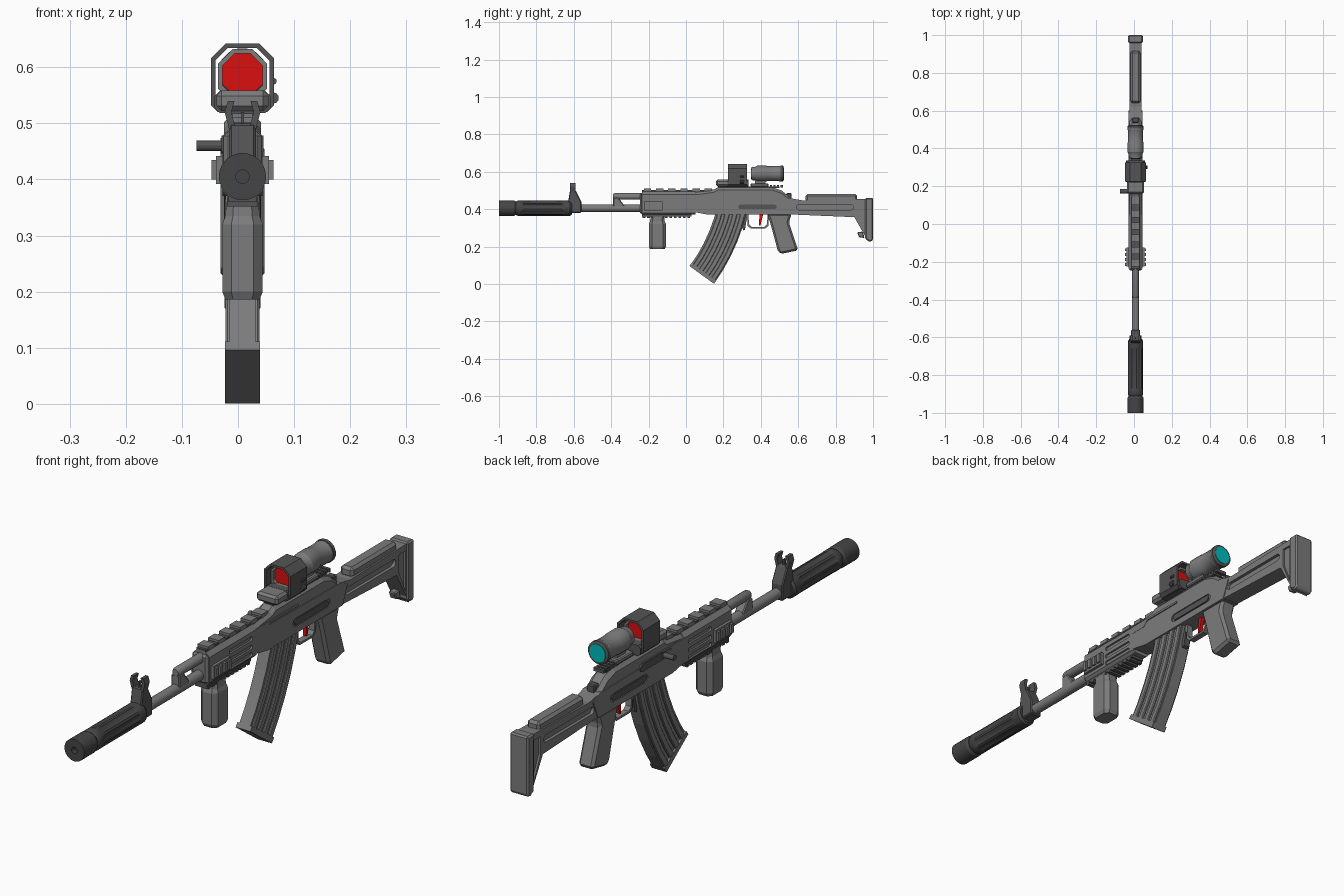
import bpy, bmesh
from math import sin, cos, pi, radians

if "Cube" in bpy.data.objects:
    bpy.data.objects.remove(bpy.data.objects["Cube"])

CENTRE = .008  # x of the rifle's middle plane
BORE = .405    # height of the barrel axis
OPTIC = .59    # height of the sighting axis
BOTH = (-1, 1)


def material(name, red, green, blue):
    mat = bpy.data.materials.new(name)
    mat.use_nodes = True
    mat.diffuse_color = (red, green, blue, 1)
    mat.node_tree.nodes["Principled BSDF"].inputs["Base Color"].default_value = mat.diffuse_color
    return mat


GREY = material("gunmetal grey", .2, .2, .2)
DARK = material("dark grey", .09, .09, .09)
BLACK = material("charcoal", .06, .06, .06)
RED = material("red", .7, .005, .005)
CYAN = material("cyan", 0, .5, .5)


def loft(name, mat, rings, bevel=0, smooth=False, closed=False):
    """Skin rings of equal length; cap the ends, or join last to first."""
    bm = bmesh.new()
    loops = [[bm.verts.new(point) for point in ring] for ring in rings]
    following = loops[1:] + loops[:1] if closed else loops[1:]
    for a, b in zip(loops, following):
        for i in range(len(a)):
            bm.faces.new((a[i - 1], a[i], b[i], b[i - 1]))
    if not closed:
        bm.faces.new(loops[0])
        bm.faces.new(loops[-1])
    bmesh.ops.recalc_face_normals(bm, faces=bm.faces)
    mesh = bpy.data.meshes.new(name)
    bm.to_mesh(mesh)
    bm.free()
    part = bpy.data.objects.new(name, mesh)
    bpy.context.collection.objects.link(part)
    mesh.materials.append(mat)
    if bevel:
        modifier = part.modifiers.new("bevel", "BEVEL")
        modifier.width, modifier.segments = bevel, 1
    if smooth:
        bpy.ops.object.select_all(action="DESELECT")
        bpy.context.view_layer.objects.active = part
        part.select_set(True)
        bpy.ops.object.shade_smooth_by_angle(angle=radians(30))
    return part


def side(name, mat, outline, half, bevel=0, shift=0):
    """Side outline (y, z) extruded across the rifle."""
    return loft(name, mat, [[(CENTRE + shift + s * half, y, z) for y, z in outline] for s in BOTH], bevel)


def box(name, mat, front, back, base, top, half, bevel=0, shift=0):
    outline = [(front, base), (back, base), (back, top), (front, top)]
    return side(name, mat, outline, half, bevel, shift)


def teeth(name, mat, count, front, pitch, base, top, half, shift=0):
    """Evenly spaced rail teeth."""
    for i in range(count):
        start = front + i * pitch
        box(name, mat, start, start + pitch * .6, base, top, half, shift=shift)


def turned(name, mat, height, profile, sides=24, fluted=(), shift=0, closed=False):
    """Profile (y, radius) turned about a lengthwise axis; fluted rings get grooves."""
    rings = []
    for k, (y, radius) in enumerate(profile):
        ring = []
        for i in range(sides):
            angle = 2 * pi * (i + .5) / sides
            r = radius * (.88 if k in fluted and i % 4 < 2 else 1)
            ring.append((CENTRE + shift + r * cos(angle), y, height + r * sin(angle)))
        rings.append(ring)
    return loft(name, mat, rings, smooth=True, closed=closed)


def octagon(w, h, cut, low):
    """Chamfered rectangle; the lower corners may be cut differently."""
    right = [(w - low, -h), (w, low - h), (w, h - cut), (w - cut, h)]
    return right + [(-u, v) for u, v in reversed(right)]


def section(y, half, base, top, cut, low):
    middle = (base + top) / 2
    return [(CENTRE + u, y, middle + v) for u, v in octagon(half, top - middle, cut, low)]


def bar(name, mat, front, back, **shape):
    """Chamfered bar running lengthwise."""
    return loft(name, mat, [section(y, **shape) for y in (front, back)])


def slot(front, back, height, radius):
    """Long round-ended outline."""
    arc = [pi / 2 + pi * i / 6 for i in range(7)]
    nose = [(front + radius + radius * cos(a), height + radius * sin(a)) for a in arc]
    return nose + [(front + back - y, 2 * height - z) for y, z in nose]


def recess(part, outline, depth, half):
    """Sink an outline into both flanks of a part."""
    for s in BOTH:
        cutter = side("cutter", part.data.materials[0], outline, depth, shift=s * half)
        modifier = part.modifiers.new("recess", "BOOLEAN")
        modifier.object, modifier.solver = cutter, "EXACT"
        bpy.context.view_layer.objects.active = part
        bpy.ops.object.modifier_apply(modifier=modifier.name)
        bpy.data.objects.remove(cutter)


# Suppressor and barrel
turned("suppressor", BLACK, BORE, [(-.91, .036), (-.9, .041), (-.88, .041), (-.87, .041), (-.66, .041),
                                   (-.65, .041), (-.62, .041), (-.61, .034)], sides=32, fluted=(3, 4))
turned("suppressor_cap", BLACK, BORE, [(-.97, .012), (-1, .012), (-1, .042), (-.92, .042), (-.91, .036), (-.91, .012)],
       sides=32, closed=True)
turned("bore_plug", BLACK, BORE, [(-.98, .013), (-.94, .013)])
turned("barrel", GREY, BORE, [(-.62, .02), (-.2, .02)], sides=16)

# Front sight with two flared ears
side("sight_base", DARK, [(-.63, .38), (-.56, .38), (-.56, .44), (-.59, .5), (-.62, .5), (-.63, .44)], half=.024, bevel=.004)
for s in BOTH:
    loft("sight_ear", DARK, [[(CENTRE + s * (spread + u), y, z) for u, y in ((-.006, -.62), (.006, -.62), (.006, -.59), (-.006, -.59))]
                             for spread, z in ((.018, .49), (.026, .52), (.02, .54))])
box("sight_post", DARK, front=-.61, back=-.6, base=.49, top=.52, half=.003)

# Gas tube and its block
turned("gas_tube", GREY, .468, [(-.39, .013), (-.38, .018), (-.2, .018)], sides=16)
side("gas_block", GREY, [(-.39, .4), (-.33, .4), (-.33, .42), (-.36, .46), (-.39, .46)], half=.018, bevel=.004)

# Handguard with slots and rails
guard = bar("handguard", GREY, front=-.235, back=.05, half=.036, base=.37, top=.495, cut=.018, low=.01)
for height in (.452, .42, .392):
    recess(guard, slot(-.115, .025, height, radius=.008), depth=.007, half=.036)
box("handguard_ring", GREY, front=-.247, back=-.23, base=.375, top=.485, half=.034, bevel=.008)
box("top_rail", DARK, front=-.235, back=.17, base=.485, top=.501, half=.02)
teeth("top_rail_tooth", GREY, count=6, front=-.225, pitch=.065, base=.495, top=.51, half=.022)
box("bottom_rail", DARK, front=-.235, back=.03, base=.36, top=.375, half=.026)
teeth("bottom_rail_tooth", DARK, count=11, front=-.232, pitch=.024, base=.352, top=.364, half=.028)
for s in BOTH:
    box("side_rail", GREY, front=-.225, back=-.125, base=.392, top=.442, half=.008, shift=s * .039)
    teeth("side_rail_tooth", GREY, count=4, front=-.222, pitch=.026, base=.4, top=.435, half=.005, shift=s * .05)

# Foregrip
loft("foregrip", GREY, [[(CENTRE + u * scale, v * scale - .153, z) for u, v in octagon(.036, .046, .016, .016)]
                        for z, scale in ((.36, .8), (.335, .85), (.32, 1), (.2, 1), (.186, .85))])

# Receiver, top cover and controls
receiver = side("receiver", GREY, [(.04, .385), (.12, .37), (.57, .37), (.6, .44), (.56, .46), (.04, .465)], half=.036)
recess(receiver, slot(.27, .495, .412, radius=.016), depth=.004, half=.036)
loft("top_cover", GREY, [section(y, half=.033, base=.42, top=top, cut=.015, low=.002)
                         for y, top in ((.04, .49), (.15, .505), (.17, .517), (.46, .517), (.51, .5), (.56, .46))])
side("receiver_step", GREY, [(.045, .45), (.11, .45), (.13, .47), (.3, .47), (.3, .478), (.045, .478)], half=.037)
for s in BOTH:
    side("lever_plate", DARK, slot(.28, .485, .412, radius=.012), half=.003, shift=s * .034)
side("ejection_port", DARK, slot(.17, .32, .46, radius=.014), half=.003, shift=-.036)
side("charging_handle", DARK, slot(.162, .185, .46, radius=.009), half=.026, shift=-.056)
box("optic_rail", DARK, front=.17, back=.5, base=.512, top=.522, half=.02)
teeth("optic_rail_tooth", DARK, count=5, front=.43, pitch=.019, base=.515, top=.528, half=.022)
box("rear_sight", DARK, front=.535, back=.565, base=.45, top=.485, half=.016, bevel=.004)


def magazine_strip(name, inner, outer, half, start=13, bevel=0):
    """Strip of the curved magazine between two radii of one arc."""
    rings = []
    for step in range(6):
        angle = radians(start + (36 - start) * step / 5)
        rings.append([(CENTRE + s * half, r * cos(angle) - .708, .624 - r * sin(angle))
                      for r, s in ((inner, -1), (outer, -1), (outer, 1), (inner, 1))])
    loft(name, GREY, rings, bevel)


# Curved magazine with ribs and floor plate
magazine_strip("magazine", inner=.9, outer=1.06, half=.023)
for i in range(4):
    magazine_strip("magazine_rib", inner=.91 + i * .04, outer=.935 + i * .04, half=.03, bevel=.003)
magazine_strip("magazine_floor", inner=.898, outer=1.06, half=.031, start=34.8)

# Trigger, guard and pistol grip
strap = [(-.06, .375), (-.055, .31), (-.04, .297), (.04, .297), (.055, .31), (.06, .375)]
loft("trigger_guard", GREY, [[(CENTRE + s * .012, .385 + y * scale, z + lift)
                              for s, scale, lift in ((-1, 1, 0), (1, 1, 0), (1, .87, .008), (-1, .87, .008))]
                             for y, z in strap])
side("magazine_catch", DARK, [(.298, .375), (.33, .375), (.315, .29), (.304, .285)], half=.012)
side("trigger", RED, [(.393, .375), (.413, .375), (.398, .312), (.39, .312)], half=.007)
side("pistol_grip", GREY, [(.435, .375), (.565, .375), (.55, .33), (.6, .18), (.505, .16), (.49, .18), (.455, .31)],
     half=.032, bevel=.01)

# Stock, cheek rest and butt
stock = side("stock", GREY, [(.55, .372), (.9, .357), (.975, .225), (.975, .455), (.62, .447), (.55, .46)], half=.033)
recess(stock, slot(.59, .895, .41, radius=.014), depth=.012, half=.033)
recess(stock, [(.915, .36), (.953, .275), (.953, .43), (.915, .43)], depth=.008, half=.033)
side("butt_plate", GREY, [(.958, .24), (.985, .225), (1, .235), (1, .46), (.958, .46)], half=.039, bevel=.006)
box("cheek_rest", GREY, front=.64, back=.915, base=.44, top=.48, half=.027, bevel=.01)
side("sling_loop", GREY, [(.945, .28), (.915, .277), (.925, .25), (.955, .245)], half=.014, bevel=.004)


def hood(name, mat, front, back, half, base, top, wall):
    """Open chamfered frame."""
    outer = [section(y, half, base, top, cut=.026, low=.012) for y in (front, back)]
    inner = [section(y, half - wall, base + wall, top - wall, cut=.022, low=.01) for y in (back, front)]
    loft(name, mat, outer + inner, closed=True)


# Reflex sight: open hood around a framed lens
hood("sight_hood", DARK, front=.225, back=.325, half=.056, base=.52, top=.642, wall=.008)
hood("lens_frame", GREY, front=.25, back=.3, half=.044, base=.55, top=.632, wall=.008)
bar("red_lens", RED, front=.262, back=.285, half=.04, base=.556, top=.626, cut=.018, low=.018)
bar("sight_body", DARK, front=.222, back=.335, half=.05, base=.518, top=.558, cut=.01, low=.01)
box("battery_box", GREY, front=.16, back=.23, base=.522, top=.558, half=.046, bevel=.009)
for height, radius in ((.545, .01), (.575, .006)):
    turned("sight_knob", DARK, height, [(.29, radius), (.31, radius)], sides=10, shift=.055)

# Magnifier with lenses and mount
turned("magnifier", GREY, OPTIC, [(.35, .036), (.37, .037), (.38, .043), (.43, .043), (.435, .041),
                                  (.495, .041), (.5, .043), (.52, .038)], sides=16)
turned("magnifier_rim", DARK, OPTIC, [(.505, .044), (.518, .044), (.522, .036)], sides=16)
turned("rear_lens", CYAN, OPTIC, [(.515, .034), (.524, .034)], sides=16)
turned("front_lens", CYAN, OPTIC, [(.347, .029), (.355, .029)], sides=16)
box("magnifier_mount", GREY, front=.345, back=.44, base=.52, top=.538, half=.028, bevel=.004)
box("magnifier_stem", GREY, front=.37, back=.425, base=.53, top=.56, half=.014)
